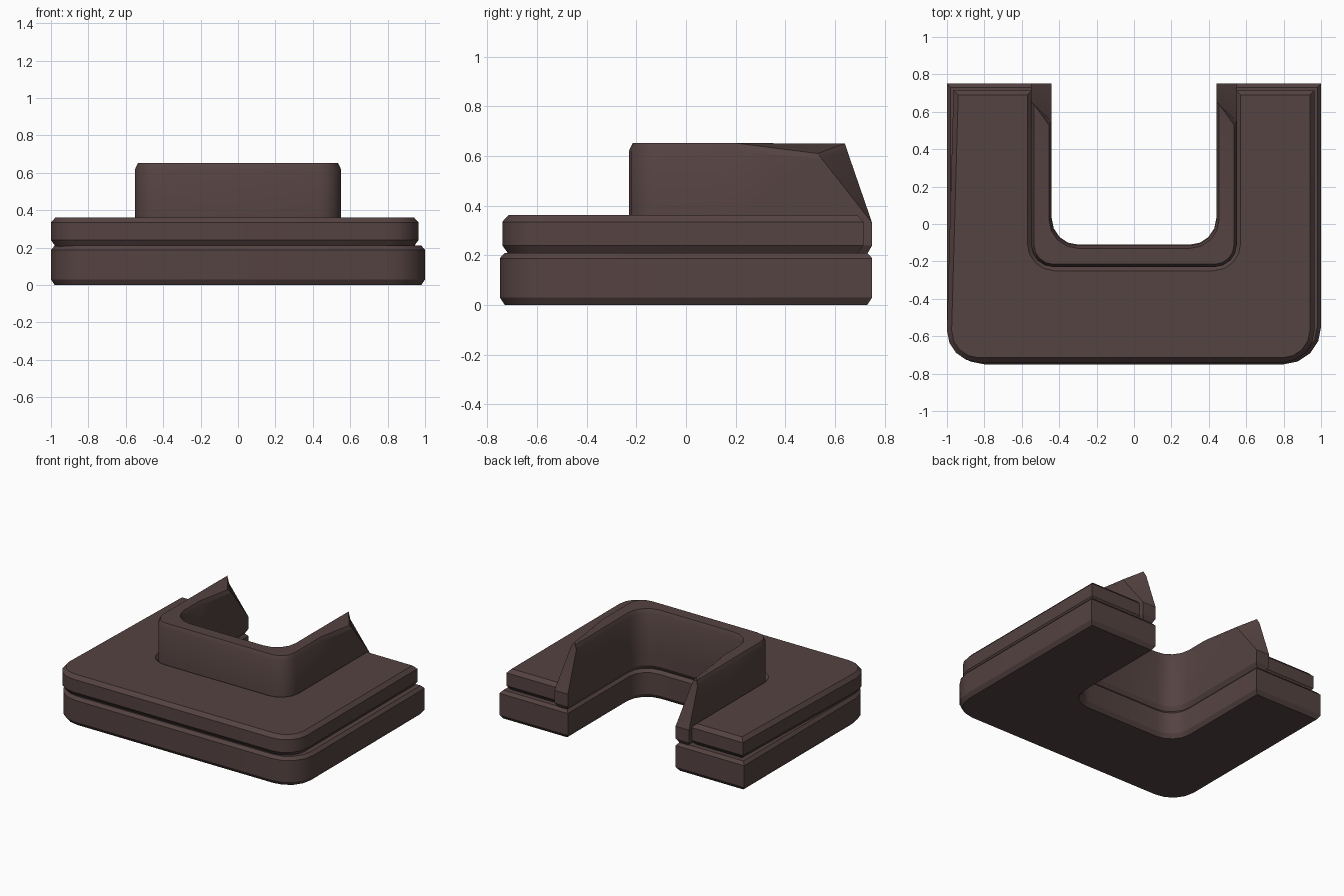
import bpy, bmesh, math

if "Cube" in bpy.data.objects:
    bpy.data.objects.remove(bpy.data.objects["Cube"])

COLOUR = (0.09, 0.056, 0.054, 1)
stone = bpy.data.materials.new("dark_brown_stone")
stone.use_nodes = True
stone.diffuse_color = COLOUR
shader = stone.node_tree.nodes["Principled BSDF"]
shader.inputs["Base Color"].default_value = COLOUR
shader.inputs["Roughness"].default_value = 0.8


def u_path(half, front, back, radius, mid=None, steps=4):
    """Open U from the back right, round the front, to the back left."""
    pts = []
    for side, start in ((-1, math.pi), (1, 1.5 * math.pi)):
        for i in range(steps + 1):
            a = start + i * math.pi / 2 / steps
            pts.append((side * (half - radius) + radius * math.cos(a),
                        front + radius + radius * math.sin(a)))
    ends = [back] if mid is None else [back, mid]
    return [(-half, y) for y in ends] + pts + [(half, y) for y in reversed(ends)]


def u_block(name, outer, inner, back, rings, mid=None, reshape=None):
    """Loft a U-shaped block; each ring is (inset, height)."""
    bm = bmesh.new()
    loops = []
    for d, z in rings:
        w, f, r = outer
        iw, fi, ri = inner
        out = u_path(w - d, f + d, back - d, r - d, mid)
        inn = u_path(iw + d, fi - d, back - d, ri + d, mid)
        loops.append([bm.verts.new((x, y, z)) for x, y in out + inn[::-1]])
    n = len(loops[0])
    if reshape:
        reshape(loops)
    # walls
    for low, high in zip(loops, loops[1:]):
        for i in range(n):
            j = (i + 1) % n
            bm.faces.new((low[i], low[j], high[j], high[i]))
    # caps, as strips between the outer and inner paths
    for loop in (loops[0], loops[-1]):
        for i in range(n // 2 - 1):
            bm.faces.new((loop[i], loop[i + 1], loop[n - 2 - i], loop[n - 1 - i]))
    bmesh.ops.recalc_face_normals(bm, faces=bm.faces)
    mesh = bpy.data.meshes.new(name)
    bm.to_mesh(mesh)
    bm.free()
    mesh.materials.append(stone)
    ob = bpy.data.objects.new(name, mesh)
    bpy.context.collection.objects.link(ob)
    bpy.ops.object.select_all(action='DESELECT')
    ob.select_set(True)
    bpy.context.view_layer.objects.active = ob
    bpy.ops.object.shade_smooth_by_angle(angle=math.radians(28))
    return ob


def skew_slab(loops):
    # the front right corner is pushed slightly outward
    for loop in loops:
        for v in loop:
            if v.co.x < -0.7 and v.co.y < 0:
                v.co.x -= 0.035


def break_wall_ends(loops):
    # the arm ends slope back, with the left edge of each arm broken lower
    n = len(loops[0])
    left_edges = (n // 2 - 1, n - 1)
    for k in (0, n // 2 - 1, n // 2, n - 1):
        low = k in left_edges
        shoulder, top = loops[-2][k].co, loops[-1][k].co
        shoulder.y, shoulder.z = (0.548, 0.588) if low else (0.65, 0.62)
        top.y, top.z = (0.53, 0.61) if low else (0.64, 0.65)


# lower slab
u_block("base_slab", (1, -0.75, 0.2), (0.44, -0.11, 0.14), 0.75,
        [(0.02, 0), (0, 0.03), (0, 0.188), (0.02, 0.21)])
# upper slab
u_block("upper_slab", (0.965, -0.74, 0.17), (0.545, -0.225, 0.12), 0.715,
        [(0.025, 0.205), (0, 0.24), (0, 0.335), (0.025, 0.362)],
        reshape=skew_slab)
# raised wall around the opening
u_block("inner_wall", (0.55, -0.23, 0.12), (0.44, -0.115, 0.14), 0.75,
        [(0.02, 0.205), (0, 0.24), (0, 0.33), (0, 0.62), (0.015, 0.652)],
        mid=0.2, reshape=break_wall_ends)
